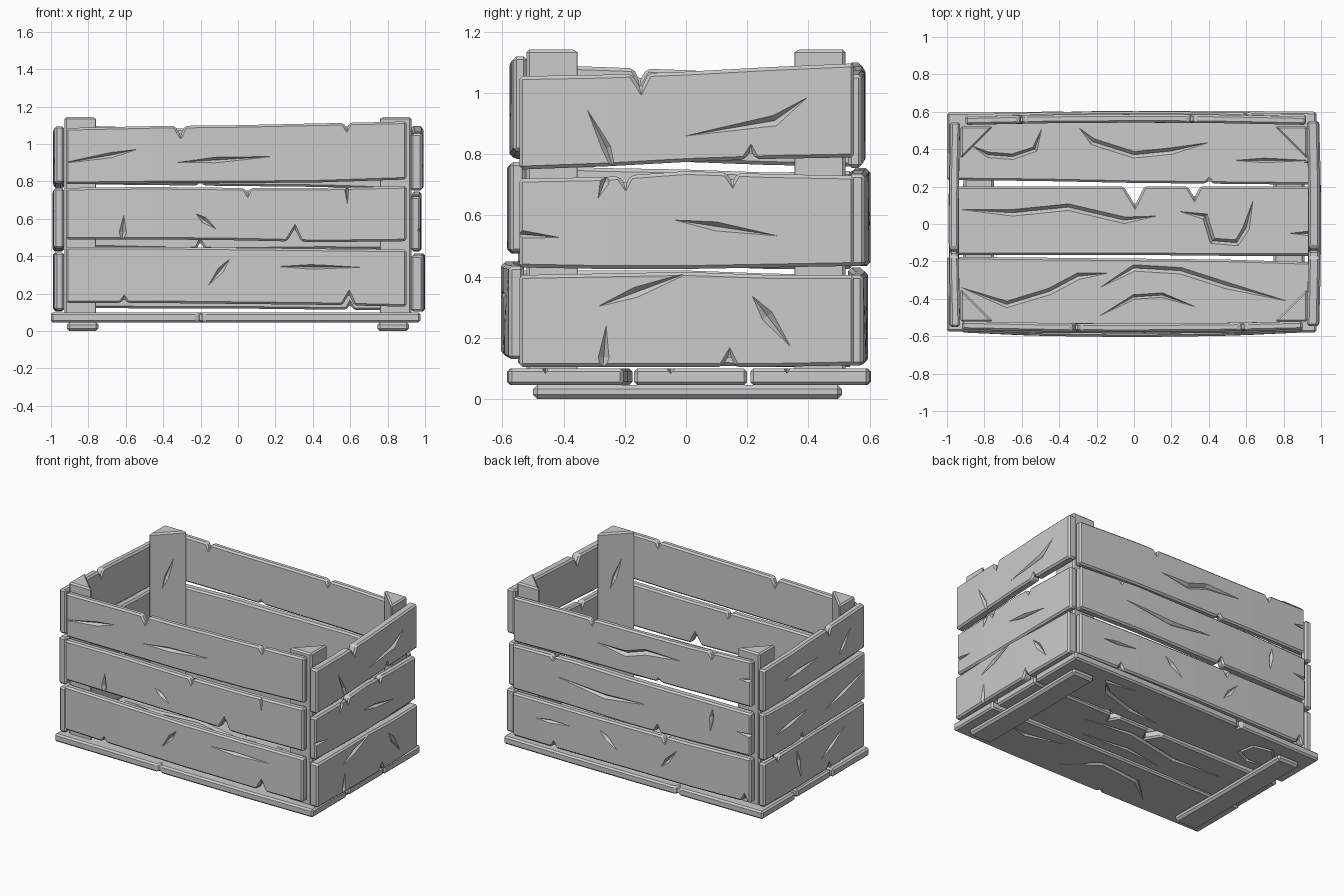
import bpy
import bmesh
from math import radians
from mathutils import Matrix, Vector

old = bpy.data.objects.get("Cube")
if old:
    bpy.data.objects.remove(old, do_unlink=True)

wood = bpy.data.materials.new("pale_grey_wood")
wood.use_nodes = True
GREY = (0.6, 0.6, 0.6, 1)
wood.diffuse_color = GREY
wood.node_tree.nodes["Principled BSDF"].inputs["Base Color"].default_value = GREY


def make_object(name, bm, frame):
    bmesh.ops.recalc_face_normals(bm, faces=bm.faces)
    mesh = bpy.data.meshes.new(name)
    bm.to_mesh(mesh)
    bm.free()
    mesh.materials.append(wood)
    obj = bpy.data.objects.new(name, mesh)
    obj.matrix_world = frame
    bpy.context.collection.objects.link(obj)
    return obj


def add_crack(bm, width, path, surface, side=1, depth=0.02):
    """Closed V-shaped sliver following a path, pointed at both ends."""
    pts = [Vector(p) for p in path]
    if len(pts) == 2:
        pts.insert(1, pts[0].lerp(pts[1], 0.4))
    lift = 0.008
    half = width * (depth + lift) / depth / 2

    def vert(p, h):
        return bm.verts.new((p.x, p.y, surface(p.x) + side * h))

    rings = []
    for a, p, b in zip(pts, pts[1:], pts[2:]):
        d = (b - a).normalized()
        n = Vector((-d.y, d.x)) * half
        rings.append((vert(p + n, lift), vert(p - n, lift), vert(p, -depth)))
    for tip, ring in ((pts[0], rings[0]), (pts[-1], rings[-1])):
        t = vert(tip, 0.002)
        for i in range(3):
            bm.faces.new((t, ring[i], ring[i - 1]))
    for r, s in zip(rings, rings[1:]):
        for i in range(3):
            bm.faces.new((r[i], r[i - 1], s[i - 1], s[i]))


def finish(obj, cutter_bm, bevel):
    """Bevel the edges, carve the cracks and bake the result."""
    mod = obj.modifiers.new("edge", 'BEVEL')
    mod.width, mod.segments = bevel, 1
    mod.limit_method, mod.angle_limit = 'ANGLE', radians(30)
    cutter = None
    if len(cutter_bm.faces):
        cutter = make_object("crack_cutter", cutter_bm, obj.matrix_world)
        cutter.hide_render = True
        cut = obj.modifiers.new("cracks", 'BOOLEAN')
        cut.operation, cut.solver, cut.use_self = 'DIFFERENCE', 'EXACT', True
        cut.object = cutter
    bpy.context.view_layer.update()
    graph = bpy.context.evaluated_depsgraph_get()
    mesh = bpy.data.meshes.new_from_object(obj.evaluated_get(graph))
    obj.modifiers.clear()
    obj.data = mesh
    mesh.materials.clear()
    mesh.materials.append(wood)
    for poly in mesh.polygons:
        poly.material_index = 0
    if cutter:
        bpy.data.objects.remove(cutter, do_unlink=True)


def edge_points(u0, u1, heights, notches, inward):
    """One wavy long edge with V chips; notches are (u, depth)."""
    step = (u1 - u0) / (len(heights) - 1)
    pts = [(u0 + i * step, h) for i, h in enumerate(heights)]

    def height(u):
        i = min(int((u - u0) / step), len(heights) - 2)
        f = (u - u0) / step - i
        return heights[i] * (1 - f) + heights[i + 1] * f

    for u, d in notches:
        w = max(0.018, d * 0.55)
        pts = [p for p in pts if abs(p[0] - u) > w]
        pts += [(u - w, height(u - w)), (u + w * 0.1, height(u) + inward * d),
                (u + w, height(u + w))]
    return sorted(pts)


def plank(name, frame, span, low, high, base, thick, bow=0, low_cuts=(),
          high_cuts=(), cracks=(), under=(), depth=0.02, bevel=0.011):
    u0, u1 = span
    bm = bmesh.new()
    outline = edge_points(u0, u1, low, low_cuts, 1)
    outline += reversed(edge_points(u0, u1, high, high_cuts, -1))
    face = bm.faces.new([bm.verts.new((u, v, base)) for u, v in outline])
    ext = bmesh.ops.extrude_face_region(bm, geom=[face])
    for v in ext["geom"]:
        if isinstance(v, bmesh.types.BMVert):
            v.co.z += thick

    def bend(u):
        return bow * (1 - ((2 * u - u0 - u1) / (u1 - u0)) ** 2)

    if bow:
        for f in (0.25, 0.5, 0.75):
            bmesh.ops.bisect_plane(bm, geom=bm.verts[:] + bm.edges[:] + bm.faces[:],
                                   plane_co=(u0 + f * (u1 - u0), 0, 0),
                                   plane_no=(1, 0, 0), dist=0.001)
        for v in bm.verts:
            v.co.z += bend(v.co.x)
    obj = make_object(name, bm, frame)
    cbm = bmesh.new()
    for width, *path in cracks:
        add_crack(cbm, width, path, lambda u: base + thick + bend(u), 1, depth)
    for width, *path in under:
        add_crack(cbm, width, path, lambda u: base + bend(u), -1, depth)
    finish(obj, cbm, bevel)


UP = Matrix.Rotation(radians(90), 4, 'X')
FRONT, RIGHT, BACK, LEFT = [Matrix.Rotation(radians(a), 4, 'Z') @ UP
                            for a in (0, 90, 180, 270)]
FLAT = Matrix.Identity(4)

# Front wall
LONG = (-0.92, 0.9)
plank("front_top_plank", FRONT, LONG, (.785, .79, .79, .795, .81), (1.085, 1.095, 1.1, 1.11, 1.12),
      .52, .045, .012, (), ((-.31, .05), (.58, .03)),
      [(.03, (-.98, .89), (-.68, .94), (-.52, .975)), (.03, (-.35, .9), (.22, .935))])
plank("front_middle_plank", FRONT, LONG, (.49, .49, .485, .475, .48), (.765, .77, .765, .765, .775),
      .525, .05, .01, ((.3, .07),), ((.05, .03),),
      [(.04, (-.62, .46), (-.61, .63)), (.035, (-.23, .63), (-.11, .54)), (.02, (.58, .8), (.585, .67))])
plank("front_bottom_plank", FRONT, LONG, (.15, .15, .145, .14, .13), (.45, .45, .445, .44, .435),
      .53, .05, .025, ((.59, .06), (-.61, .025)), (),
      [(.035, (-.04, .39), (-.17, .23)), (.025, (.18, .345), (.7, .34))])

# Back wall
plank("back_top_plank", BACK, LONG, (.755, .77, .775, .78, .785), (1.06, 1.075, 1.08, 1.085, 1.1),
      .53, .045, .012, ((.2, .02),), ((-.31, .03), (.6, .035)),
      [(.04, (-.3, .93), (-.05, .91), (.1, .96), (.4, .97)), (.025, (.93, .97), (.8, .96))])
plank("back_middle_plank", BACK, LONG, (.435, .44, .435, .44, .45), (.735, .755, .75, .75, .745),
      .53, .055, .018, ((.2, .04),), ((-.6, .025),),
      [(.035, (-.6, .62), (-.2, .58), (.15, .61)), (.035, (.62, .72), (.6, .53)), (.025, (.97, .59), (.78, .6))])
plank("back_bottom_plank", BACK, LONG, (.11, .115, .12, .12, .125), (.405, .41, .415, .42, .43),
      .53, .05, .015, ((-.6, .03), (.85, .04)), ((.25, .035),),
      [(.035, (-.25, .34), (-.1, .22)), (.035, (.22, .2), (.35, .35)), (.025, (-.75, .28), (-.45, .3))])

# Right end wall
SHORT = (-0.545, 0.55)
plank("right_top_plank", RIGHT, SHORT, (.75, .76, .775, .785, .79), (1.055, 1.06, 1.07, 1.085, 1.097),
      .925, .06, .008, ((.21, .03),), ((-.15, .05),),
      [(.03, (-.33, .96), (-.26, .82), (-.22, .7)), (.035, (-.03, .855), (.29, .91), (.41, .995))])
plank("right_middle_plank", RIGHT, SHORT, (.43, .425, .425, .43, .435), (.72, .725, .745, .735, .73),
      .925, .05, .006, (), ((-.2, .03), (.15, .03)),
      [(.03, (-.05, .587), (.32, .53)), (.025, (-.62, .545), (-.4, .527)), (.03, (-.25, .75), (-.29, .65))])
plank("right_bottom_plank", RIGHT, SHORT, (.105, .105, .105, .105, .11), (.405, .41, .415, .405, .405),
      .925, .065, .01, ((.14, .04),), (),
      [(.035, (-.3, .298), (.04, .425)), (.035, (-.275, .06), (-.26, .25)), (.04, (.21, .345), (.35, .16))])

# Left end wall
plank("left_top_plank", LEFT, SHORT, (.76, .765, .775, .785, .79), (1.05, 1.06, 1.075, 1.085, 1.095),
      .93, .05, .008, (), ((.15, .04),),
      [(.035, (-.35, .9), (.05, .93)), (.03, (.25, .84), (.4, 1.0))])
plank("left_middle_plank", LEFT, SHORT, (.425, .425, .435, .44, .44), (.745, .74, .75, .755, .765),
      .93, .055, .006, ((-.15, .03),), (),
      [(.03, (-.45, .56), (-.05, .62)), (.03, (.08, .53), (.62, .66))])
plank("left_bottom_plank", LEFT, SHORT, (.105, .105, .11, .11, .11), (.405, .41, .42, .42, .42),
      .93, .05, .008, ((.15, .03),), ((-.4, .03),),
      [(.035, (-.2, .38), (-.15, .15)), (.03, (.05, .2), (.35, .35))])

# Floor boards with curving grain on both faces
plank("floor_front_board", FLAT, (-1, .975), (-.575, -.58, -.585, -.585, -.58), (-.175, -.18, -.185, -.19, -.205),
      .045, .055, 0, ((-.2, .025),), (),
      [(.035, (-.95, -.33), (-.68, -.43), (-.45, -.36), (-.3, -.28), (-.12, -.26)),
       (.035, (-.2, -.35), (0, -.235), (.25, -.25), (.5, -.33), (.85, -.42)),
       (.025, (-.2, -.5), (0, -.39), (.15, -.38), (.35, -.45)), (.03, (1.05, -.46), (.9, -.46))],
      [(.03, (-.5, -.5), (-.3, -.33), (0, -.3), (.25, -.5)), (.03, (.3, -.25), (.6, -.33), (.75, -.3))])
plank("floor_middle_board", FLAT, (-.99, .97), (-.165, -.165, -.165, -.17, -.17), (.2, .2, .2, .2, .2),
      .045, .055, 0, (), ((.32, .06), (0, .1)),
      [(.035, (-.96, .08), (-.65, .06), (-.35, .09), (-.05, .02), (.14, .045)),
       (.035, (.23, .07), (.38, .04), (.42, -.09), (.55, -.1), (.6, -.02), (.64, .14)),
       (.03, (1.05, -.05), (.82, -.05))],
      [(.03, (-.7, .05), (-.3, .02), (.1, .1), (.5, .05)), (.025, (-.3, -.1), (0, -.06), (.4, -.1))])
plank("floor_back_board", FLAT, (-1, .975), (.235, .23, .22, .215, .21), (.595, .6, .605, .605, .6),
      .045, .055, 0, ((.4, .02),), ((-.35, .025),),
      [(.03, (-.87, .42), (-.78, .37), (-.65, .36), (-.53, .4), (-.49, .52)),
       (.035, (-.3, .52), (-.22, .44), (0, .37), (.2, .39), (.42, .44)), (.025, (.52, .34), (.96, .34)),
       (.03, (1.05, .33), (.9, .33))],
      [(.03, (.05, .3), (.3, .32), (.55, .4), (.65, .5), (.4, .53)),
       (.025, (-.8, .4), (-.7, .5), (-.57, .47), (-.55, .36), (-.65, .31), (-.77, .33))])

# Runners under the floor
for side, x in (("left", .83), ("right", -.83)):
    plank(side + "_runner", Matrix.Translation((x, .005, 0)) @ Matrix.Rotation(radians(90), 4, 'Z'),
          (-.505, .505), (-.085, -.08, -.085), (.085, .085, .08), 0, .046, bevel=.014)

# Triangular corner posts, each with a split in its inner face
for sx, side in ((1, "left"), (-1, "right")):
    for sy, end in ((1, "back"), (-1, "front")):
        corner = Vector((sx * .927, sy * .522, .09))
        bm = bmesh.new()
        ring = [bm.verts.new(corner + Vector(o))
                for o in ((0, 0, 0), (-sx * .175, 0, 0), (0, -sy * .175, 0))]
        ext = bmesh.ops.extrude_face_region(bm, geom=[bm.faces.new(ring)])
        for v in ext["geom"]:
            if isinstance(v, bmesh.types.BMVert):
                v.co.z = 1.143
        post = make_object(f"{end}_{side}_post", bm, FLAT)
        w = Vector((-sx, -sy, 0)).normalized()
        u = Vector((0, 0, 1)).cross(w)
        mid = corner + Vector((-sx, -sy, 0)) * .0875
        cbm = bmesh.new()
        add_crack(cbm, .03, [(-.04, .66), (.04, .88)], lambda s: 0)
        add_crack(cbm, .025, [(.05, .2), (.01, .42)], lambda s: 0)
        rot = Matrix((u, (0, 0, 1), w)).transposed().to_4x4()
        cbm.transform(Matrix.Translation(mid) @ rot)
        finish(post, cbm, .01)
